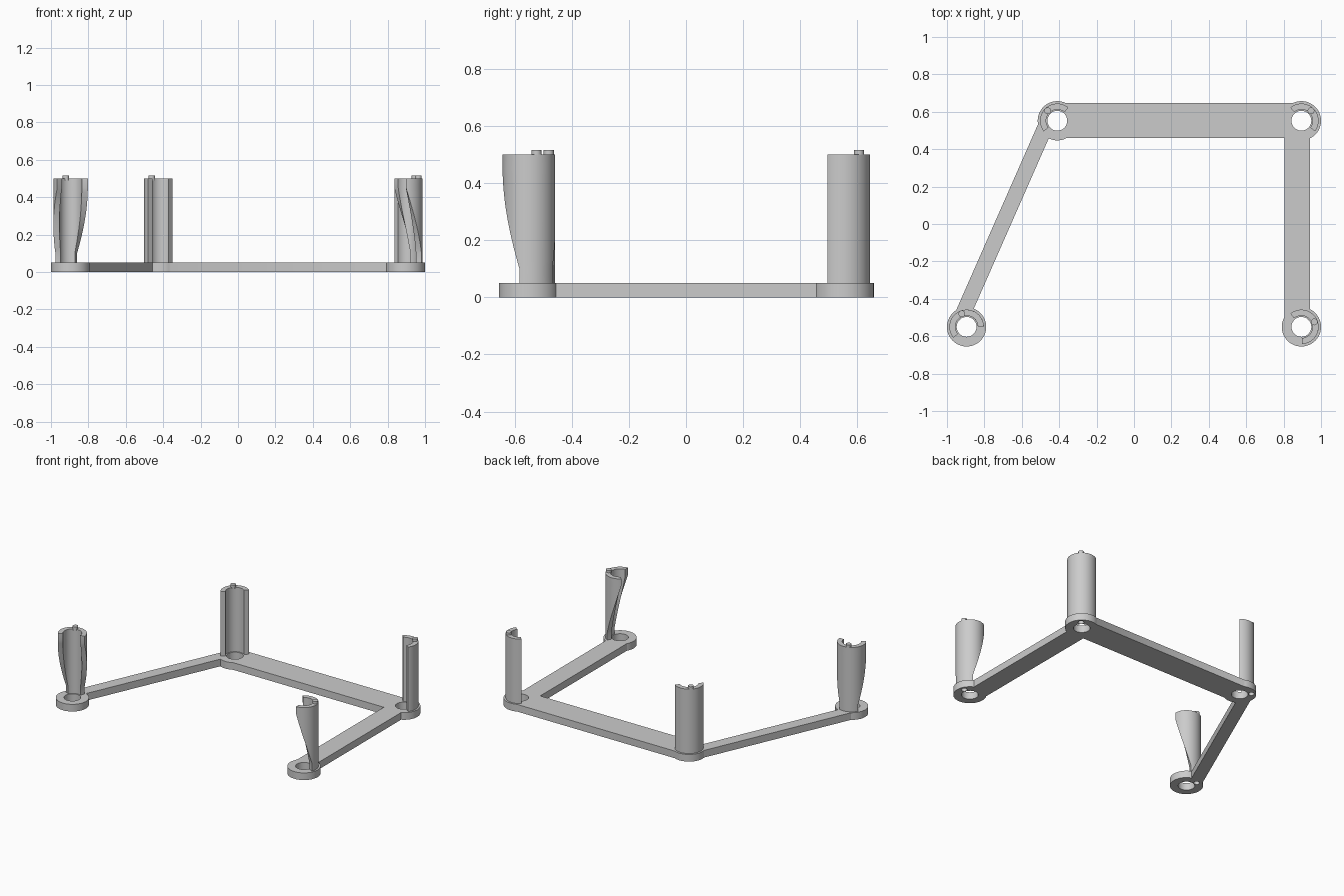
import bpy, bmesh, math
from mathutils import Vector

cube = bpy.data.objects.get("Cube")
if cube:
    bpy.data.objects.remove(cube, do_unlink=True)

GREY = bpy.data.materials.new("light grey plastic")
GREY.use_nodes = True
GREY.diffuse_color = (0.6, 0.6, 0.6, 1)
GREY.node_tree.nodes["Principled BSDF"].inputs["Base Color"].default_value = (0.6, 0.6, 0.6, 1)

BASE, TOP = 0.05, 0.5
INNER, OUTER, PIN_RING = 0.06, 0.092, 0.074
# name: centre, middle angle, half span at foot, half span at top
POSTS = {
    "back_right": ((-0.41, 0.552), 134, 84, 84),
    "back_left": ((0.895, 0.552), 46, 84, 84),
    "front_right": ((-0.895, -0.55), 110, 42, 109),
    "front_left": ((0.895, -0.55), 21, 42, 109),
}


def finish(name, bm):
    bmesh.ops.recalc_face_normals(bm, faces=bm.faces)
    mesh = bpy.data.meshes.new(name)
    bm.to_mesh(mesh)
    bm.free()
    mesh.materials.append(GREY)
    ob = bpy.data.objects.new(name, mesh)
    bpy.context.collection.objects.link(ob)
    return ob


def prism(name, outline, z0, z1):
    bm = bmesh.new()
    face = bm.faces.new([bm.verts.new((x, y, z0)) for x, y in outline])
    new = bmesh.ops.extrude_face_region(bm, geom=[face])["geom"]
    bmesh.ops.translate(bm, vec=(0, 0, z1 - z0),
                        verts=[v for v in new if isinstance(v, bmesh.types.BMVert)])
    return finish(name, bm)


def polar(centre, r, degrees):
    a = math.radians(degrees)
    return centre[0] + r * math.cos(a), centre[1] + r * math.sin(a)


def disc(name, centre, r, z0, z1, sides=48):
    return prism(name, [polar(centre, r, 360 * i / sides) for i in range(sides)], z0, z1)


def combine(ob, other, operation):
    mod = ob.modifiers.new("combine", "BOOLEAN")
    mod.operation, mod.object, mod.solver = operation, other, "EXACT"
    bpy.context.view_layer.objects.active = ob
    bpy.ops.object.modifier_apply(modifier=mod.name)
    bpy.data.objects.remove(other, do_unlink=True)


def smooth(ob):
    bpy.ops.object.select_all(action="DESELECT")
    ob.select_set(True)
    bpy.context.view_layer.objects.active = ob
    bpy.ops.object.shade_smooth_by_angle(angle=math.radians(30))


def rect(x0, y0, x1, y1):
    return [(x0, y0), (x1, y0), (x1, y1), (x0, y1)]


def curved_post(name, centre, middle, foot, top, steps=32):
    """Partial tube whose arc widens between foot and top."""
    bm = bmesh.new()
    levels = [BASE - 0.01] + [0.1 + 0.35 * i / 14 for i in range(15)] + [TOP]
    rings = []
    for z in levels:
        t = min(max((z - 0.1) / 0.35, 0), 1)
        half = foot + (top - foot) * t
        angles = [middle - half + 2 * half * i / steps for i in range(steps + 1)]
        loop = [polar(centre, OUTER, a) for a in angles]
        loop += [polar(centre, INNER, a) for a in reversed(angles)]
        rings.append([bm.verts.new((x, y, z)) for x, y in loop])
    n = len(rings[0])
    for low, high in zip(rings, rings[1:]):
        for i in range(n):
            j = (i + 1) % n
            bm.faces.new((low[i], low[j], high[j], high[i]))
    # caps as strips of quads
    for ring in (rings[0], rings[-1]):
        for i in range(steps):
            bm.faces.new((ring[i], ring[i + 1], ring[n - 2 - i], ring[n - 1 - i]))
    return finish(name, bm)


# base frame: two straight bars, a slanted bar and four round pads
frame = prism("base_frame", rect(-0.41, 0.46, 0.895, 0.648), 0, BASE)
combine(frame, prism("side_bar", rect(0.805, -0.55, 0.94, 0.5), 0, BASE), "UNION")
start = Vector(POSTS["front_right"][0])
end = Vector(POSTS["back_right"][0])
along = (end - start).normalized()
left = Vector((-along.y, along.x))
slant = [start + left * 0.004, end + left * 0.004, end + left * 0.087, start + left * 0.087]
combine(frame, prism("slanted_bar", slant, 0, BASE), "UNION")
for centre, *_ in POSTS.values():
    combine(frame, disc("pad", centre, 0.105, 0, BASE), "UNION")

# through holes and the sockets underneath
for centre, middle, *_ in POSTS.values():
    combine(frame, disc("hole", centre, 0.053, -0.1, 0.2), "DIFFERENCE")
    socket = disc("socket", polar(centre, PIN_RING, middle), 0.019, -0.1, 0.02, 24)
    combine(frame, socket, "DIFFERENCE")
smooth(frame)

# posts with locating pins
for name, (centre, middle, foot, top) in POSTS.items():
    smooth(curved_post(name + "_post", centre, middle, foot, top))
    smooth(disc(name + "_pin", polar(centre, PIN_RING, middle), 0.018, TOP - 0.01, 0.516, 24))
